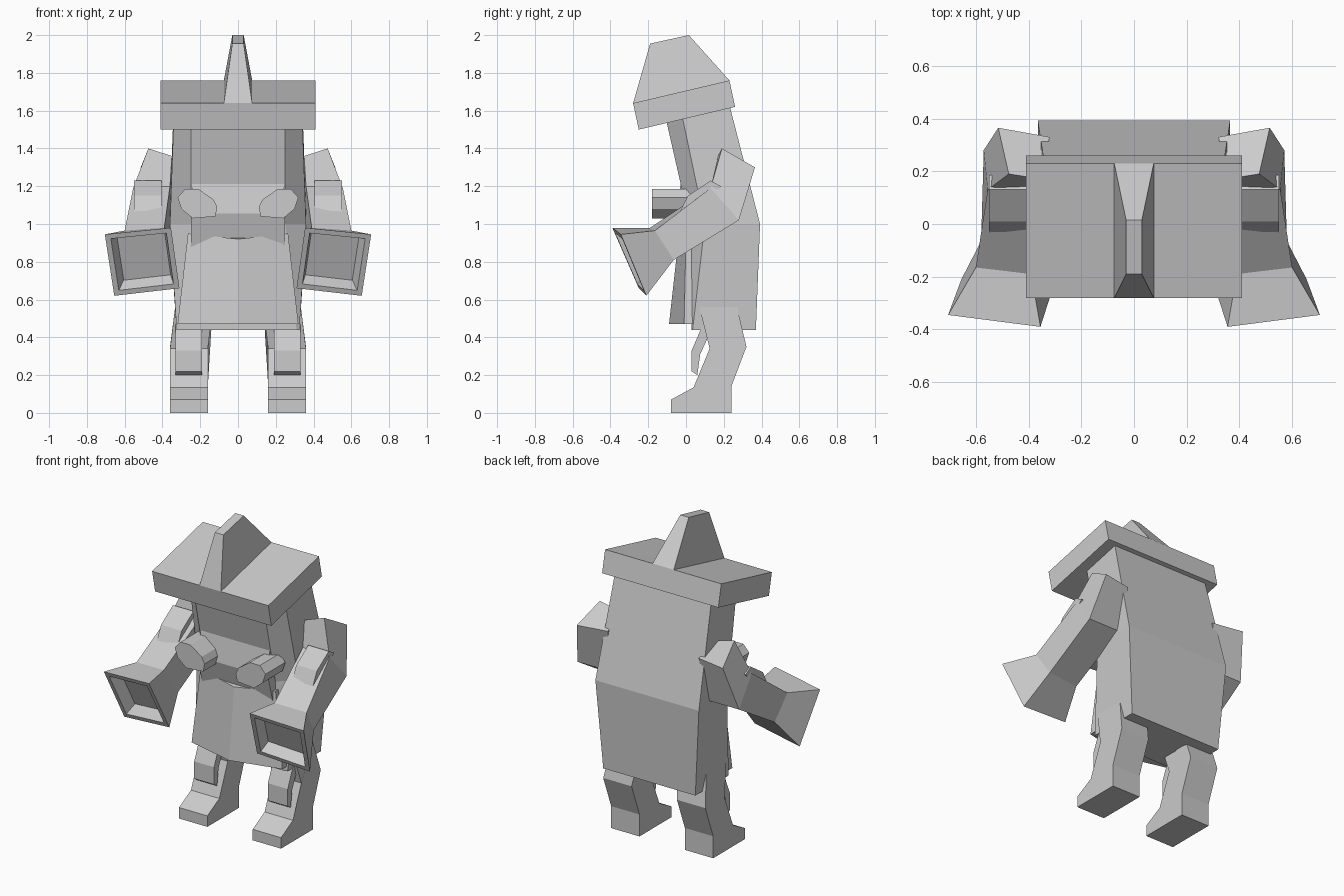
import bpy, bmesh
from mathutils import Vector

if "Cube" in bpy.data.objects:
    bpy.data.objects.remove(bpy.data.objects["Cube"])


def loft(name, sections, mirror=False):
    """Skin a list of equal-length point rings and cap both ends."""
    bm = bmesh.new()
    rings = [[bm.verts.new(p) for p in s] for s in sections]
    n = len(rings[0])
    for a, b in zip(rings, rings[1:]):
        for i in range(n):
            j = (i + 1) % n
            bm.faces.new((a[i], a[j], b[j], b[i]))
    bm.faces.new(rings[0])
    bm.faces.new(rings[-1])
    bmesh.ops.recalc_face_normals(bm, faces=bm.faces)
    me = bpy.data.meshes.new(name)
    bm.to_mesh(me)
    bm.free()
    ob = bpy.data.objects.new(name, me)
    bpy.context.collection.objects.link(ob)
    if mirror:
        ob.modifiers.new("mirror", 'MIRROR').use_mirror_merge = False
    return ob


def prism(name, profile, x0, x1, mirror=False):
    """Extrude a (y, z) side profile from x0 to x1."""
    return loft(name, [[(x, y, z) for y, z in profile] for x in (x0, x1)], mirror)


def body_ring(front, side, back):
    """Symmetric ring with chamfered front corners, each given as (x, y, z)."""
    half = [front, side, back]
    return half + [(-x, y, z) for x, y, z in reversed(half)]


# Hat: tilted brim slab and tapered central crest
prism("hat_brim", [(-.28, 1.64), (-.25, 1.50), (.26, 1.62), (.23, 1.76)], -.41, .41)
loft("hat_crest", [
    [(-.075, -.28, 1.64), (.075, -.28, 1.64), (.075, .23, 1.76), (-.075, .23, 1.76)],
    [(-.03, -.19, 1.955), (.03, -.19, 1.955), (.03, .015, 2.0), (-.03, .015, 2.0)]])

# Hooded robe body
loft("robe_body", [
    body_ring((.25, -.105, 1.55), (.34, -.02, 1.57), (.34, .23, 1.63)),
    body_ring((.25, .02, 1.0), (.36, .10, 1.0), (.365, .392, 1.0)),
    body_ring((.31, .03, .44), (.325, .035, .44), (.325, .37, .44))])

# Muzzle below the hood
loft("muzzle", [
    [(s * .24, -.02, 1.26), (s * .25, -.055, 1.055), (s * .25, .0, .86),
     (s * .25, .10, .86), (s * .24, .10, 1.26)] for s in (-1, 1)])

# Apron, folded along the centre line
loft("apron", [
    [(-w, ys, z), (0, yc, zc), (w, ys, z), (w, ys + .05, z), (-w, ys + .05, z)]
    for w, ys, yc, z, zc in ((.32, -.01, -.09, .47, .47), (.265, .0, -.04, .95, .92))])

# Eight-sided pegs either side of the muzzle
peg = [(.32, 1.14), (.28, 1.185), (.21, 1.185), (.13, 1.13),
       (.11, 1.09), (.12, 1.04), (.24, 1.03), (.30, 1.08)]
loft("face_peg", [[(x, y, z) for x, z in peg] for y in (-.18, .02)], True)

# Legs with bent knees and boots
leg = [(.07, .60), (.075, .54), (.125, .34), (.04, .135), (-.08, .07), (-.08, 0),
       (.24, 0), (.24, .14), (.32, .35), (.275, .54), (.275, .60)]
loft("leg", [[(x - max(0, z - .35) * .13, y, z) for y, z in leg]
             for x in (.16, .36)], True)

# Shin guards
prism("shin_guard", [(.09, .47), (.03, .33), (.03, .22), (.06, .20), (.075, .31), (.14, .45)],
      .19, .33, True)

# Arms: shoulder, elbow, wrist, flared cuff with a hollow opening
shoulder = [(.35, .17, 1.36), (.475, .19, 1.40), (.515, .365, 1.30), (.32, .33, 1.30)]
elbow = [(.36, .14, 1.20), (.555, .13, 1.19), (.57, .28, 1.02), (.35, .28, 1.02)]
wrist = [(.39, -.19, .98), (.60, -.165, .965), (.58, -.065, .81), (.36, -.09, .81)]
cuff = [(.355, -.39, .98), (.705, -.345, .945), (.655, -.21, .62), (.31, -.25, .66)]
center = sum((Vector(p) for p in cuff), Vector()) / 4
inward = (sum((Vector(p) for p in wrist), Vector()) / 4 - center) * .35
lip = [Vector(p).lerp(center, .16) for p in cuff]
floor = [Vector(p).lerp(center, .28) + inward for p in cuff]
loft("sleeve_arm", [shoulder, elbow, wrist, cuff, lip, floor], True)

# Forearm guards
prism("forearm_guard", [(-.04, 1.05), (.01, 1.15), (.13, 1.23), (.185, 1.20), (.12, 1.13), (.0, 1.04)],
      .405, .55, True)
